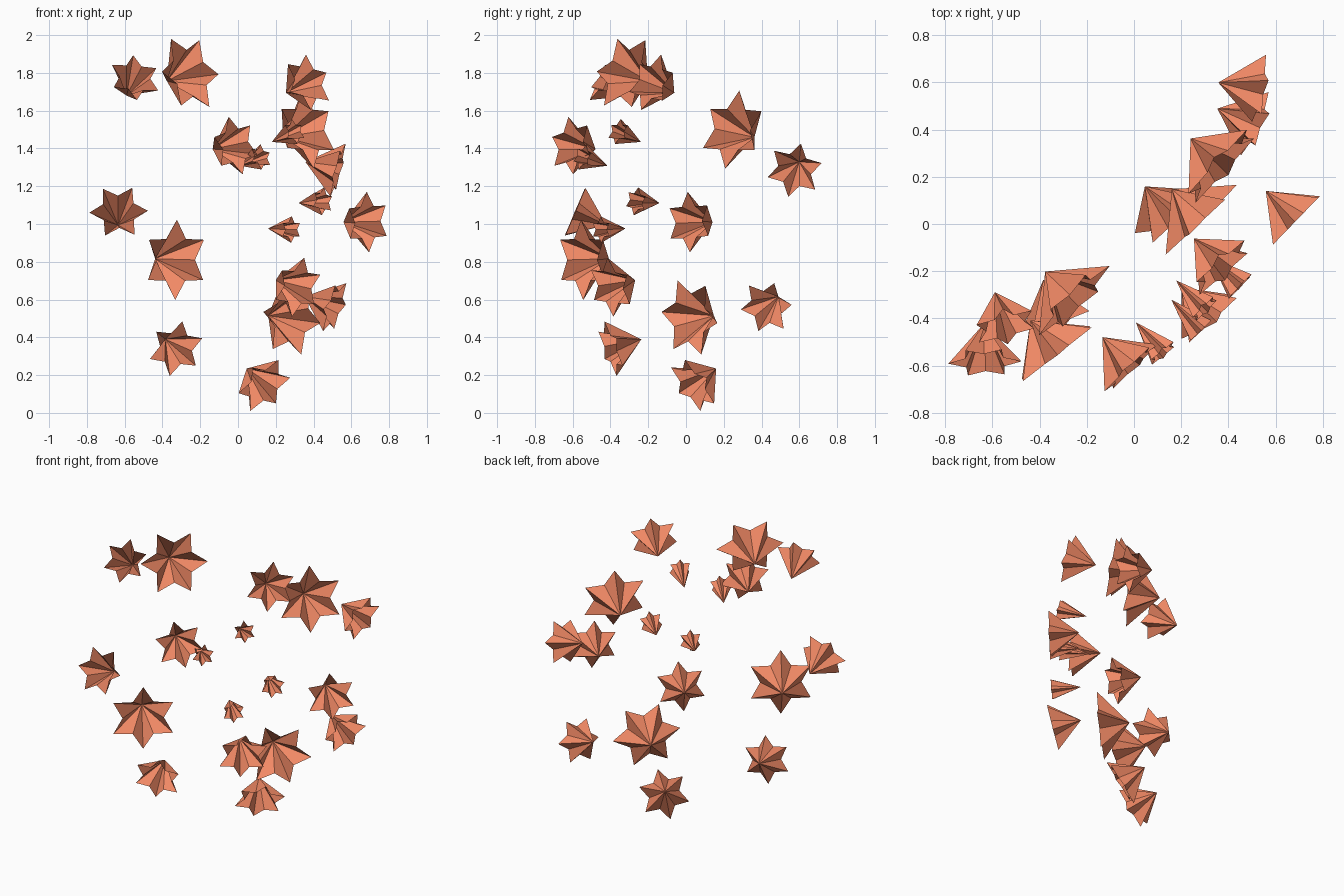
import bpy, bmesh
from math import sin, cos, pi, radians
from mathutils import Vector

if "Cube" in bpy.data.objects:
    bpy.data.objects.remove(bpy.data.objects["Cube"])

DEPTH = 0.18      # throat depth shared by every blossom
NOTCH = 0.60      # notch radius relative to tip radius

mat = bpy.data.materials.new("coral_petal")
mat.diffuse_color = (0.88, 0.25, 0.13, 1)
mat.use_nodes = True
mat.node_tree.nodes["Principled BSDF"].inputs["Base Color"].default_value = mat.diffuse_color


def blossom(name, centre, radius, heading, tilt, roll):
    """Open six-pointed trumpet: a star rim joined to one apex."""
    a, t, r = radians(heading), radians(tilt), radians(roll)
    out = Vector((cos(a) * cos(t), sin(a) * cos(t), sin(t)))
    side = Vector((-sin(a), cos(a), 0))
    up = out.cross(side)
    c = Vector(centre)
    bm = bmesh.new()
    apex = bm.verts.new(c - out * DEPTH)
    rim = []
    for k in range(12):
        th = r + k * pi / 6
        rad = radius * (NOTCH if k % 2 else 1)
        rim.append(bm.verts.new(c + rad * (side * sin(th) + up * cos(th))))
    for k in range(12):
        bm.faces.new((apex, rim[k], rim[(k + 1) % 12]))
    bmesh.ops.recalc_face_normals(bm, faces=bm.faces)
    me = bpy.data.meshes.new(name)
    bm.to_mesh(me)
    bm.free()
    me.materials.append(mat)
    bpy.context.collection.objects.link(bpy.data.objects.new(name, me))


# rim centre, radius, heading, tilt, roll
blossoms = [
    ((-0.545, -0.435, 1.775), 0.14, -73, 32, 5),
    ((-0.253, -0.325, 1.80), 0.21, -45, 14, -28),
    ((0.373, -0.185, 1.75), 0.157, -46, 18, 10),
    ((0.37, 0.245, 1.50), 0.212, -42, 13, 2),
    ((0.53, 0.575, 1.285), 0.15, -8, -14, 15),
    ((0.30, -0.36, 1.49), 0.07, -45, 18, 0),
    ((-0.012, -0.61, 1.415), 0.157, -47, 6, -13),
    ((0.122, -0.548, 1.355), 0.07, -49, 15, 10),
    ((-0.632, -0.587, 1.065), 0.155, -89, 23, 28),
    ((-0.328, -0.55, 0.81), 0.213, -52, -2, 0),
    ((0.45, -0.265, 1.12), 0.075, -44, 3, 10),
    ((0.283, -0.45, 0.97), 0.07, -46, -2, 0),
    ((0.688, 0.015, 1.01), 0.16, -44, 0, -3),
    ((0.512, 0.425, 0.56), 0.147, -22, -18, 25),
    ((0.318, -0.40, 0.665), 0.16, -48, -12, 5),
    ((0.285, 0.018, 0.505), 0.213, -46, -3, -22),
    ((-0.328, -0.40, 0.34), 0.152, -71, -16, 8),
    ((0.14, 0.035, 0.145), 0.16, -53, -30, 13),
]
for i, b in enumerate(blossoms, 1):
    blossom(f"blossom_{i:02d}", *b)
